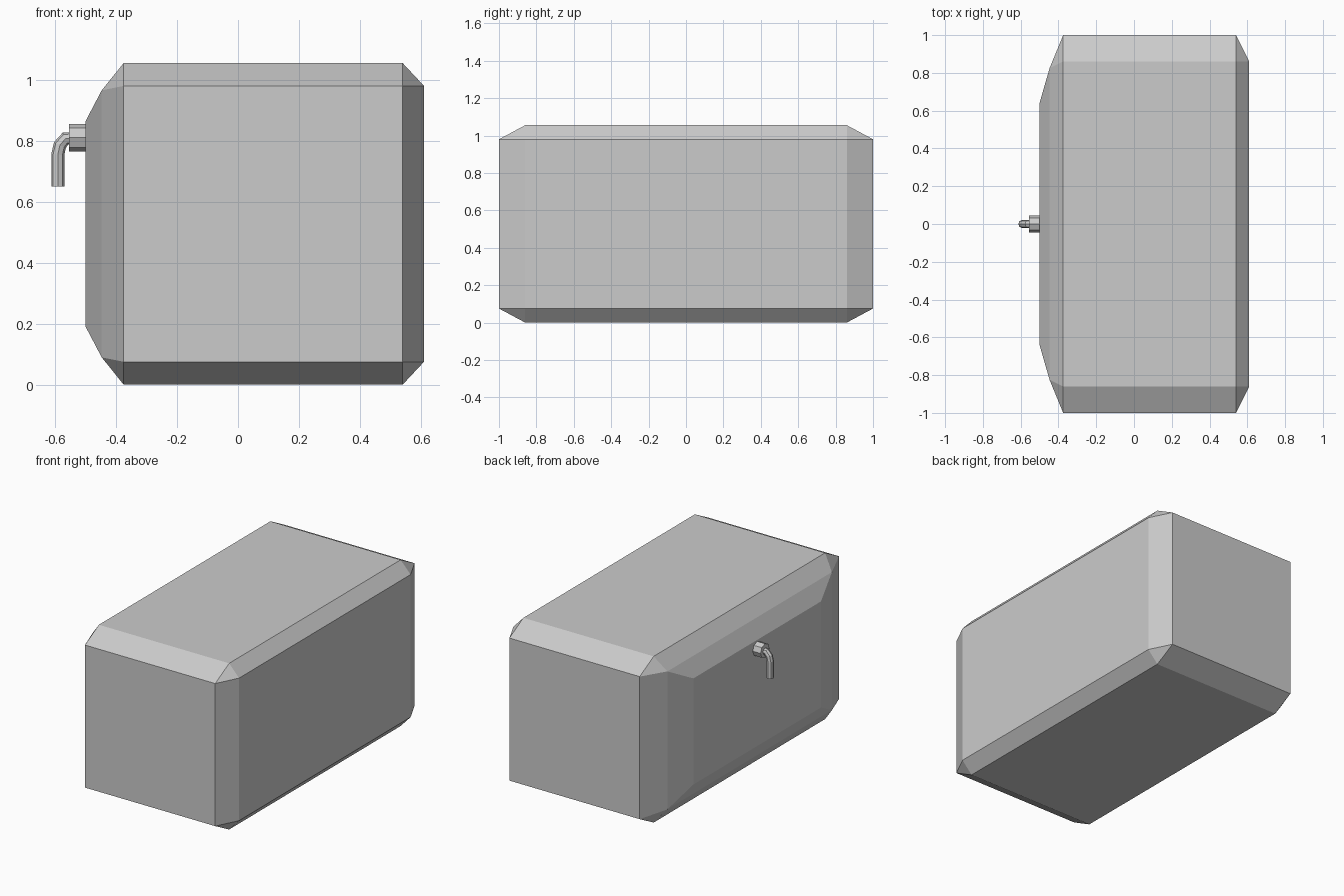
import bpy, bmesh, math
from mathutils import Matrix

if "Cube" in bpy.data.objects:
    bpy.data.objects.remove(bpy.data.objects["Cube"])

def finish(name, bm):
    bmesh.ops.recalc_face_normals(bm, faces=bm.faces)
    me = bpy.data.meshes.new(name)
    bm.to_mesh(me)
    bm.free()
    ob = bpy.data.objects.new(name, me)
    bpy.context.collection.objects.link(ob)
    return ob

# Tank body: rectangles (x, half depth, half height) wrapped in a convex hull
ZC = 0.5275
rects = [
    (-0.50, 0.64, 0.337),    # raised end panel
    (-0.447, 0.825, 0.438),  # shoulder of the end panel
    (-0.375, 1.00, 0.4525), (-0.375, 0.86, 0.5275),
    (0.54, 1.00, 0.4525), (0.54, 0.86, 0.5275),
    (0.61, 0.86, 0.4525),    # flat end
]
bm = bmesh.new()
for x, hy, hz in rects:
    for sy in (-1, 1):
        for sz in (-1, 1):
            bm.verts.new((x, sy * hy, ZC + sz * hz))
bmesh.ops.convex_hull(bm, input=bm.verts)
bmesh.ops.dissolve_limit(bm, angle_limit=math.radians(1), verts=bm.verts, edges=bm.edges)
finish("tank_body", bm)

# Eight-sided collar that joins the spout to the tank
bm = bmesh.new()
bmesh.ops.create_cone(bm, cap_ends=True, segments=8, radius1=0.045, radius2=0.045, depth=0.06,
                      matrix=Matrix.Translation((-0.525, 0, 0.81)) @ Matrix.Rotation(math.pi / 2, 4, 'Y'))
finish("spout_collar", bm)

# Bent spout pipe, eight sides, swept along a short path
path = [(-0.535, 0.807), (-0.566, 0.807), (-0.584, 0.786), (-0.591, 0.755), (-0.591, 0.65)]
cu = bpy.data.curves.new("spout_pipe", 'CURVE')
cu.dimensions = '3D'
cu.bevel_depth = 0.0215
cu.bevel_resolution = 2
cu.use_fill_caps = True
sp = cu.splines.new('POLY')
sp.points.add(len(path) - 1)
for p, (x, z) in zip(sp.points, path):
    p.co = (x, 0, z, 1)
sp.use_smooth = False
bpy.context.collection.objects.link(bpy.data.objects.new("spout_pipe", cu))
